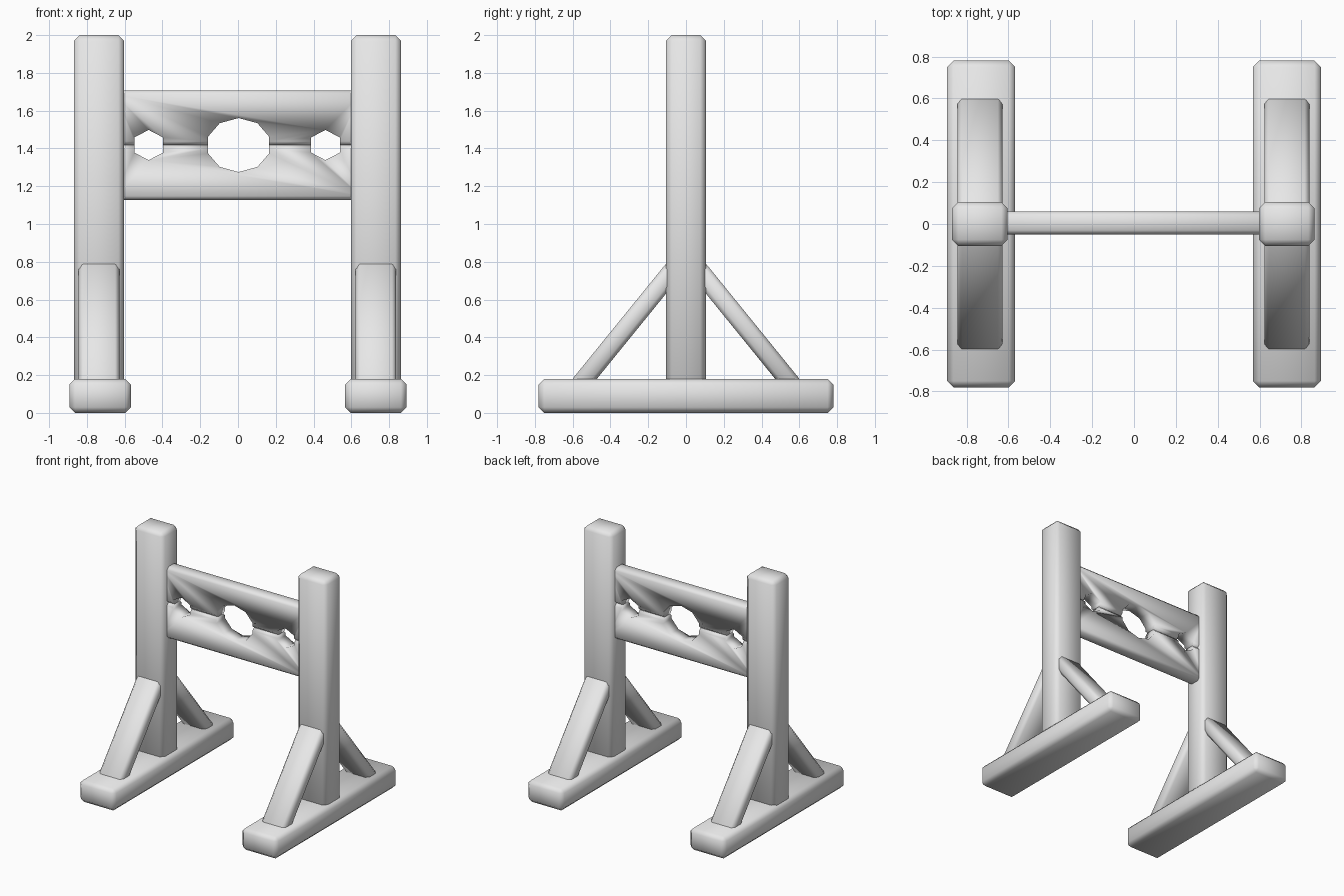
import bpy, bmesh
from mathutils import Matrix, Vector

cube = bpy.data.objects.get("Cube")
if cube:
    bpy.data.objects.remove(cube)

grey = bpy.data.materials.new("light_grey")
grey.use_nodes = True
colour = (0.8, 0.8, 0.8, 1)
grey.diffuse_color = colour
grey.node_tree.nodes["Principled BSDF"].inputs["Base Color"].default_value = colour


def add_object(name, bm):
    mesh = bpy.data.meshes.new(name)
    bm.to_mesh(mesh)
    bm.free()
    mesh.materials.append(grey)
    obj = bpy.data.objects.new(name, mesh)
    bpy.context.collection.objects.link(obj)
    return obj


def smooth(obj):
    for face in obj.data.polygons:
        face.use_smooth = True


def beam(name, centre, size, bevel, tilt=0):
    """Chamfered, softly shaded timber."""
    bm = bmesh.new()
    bmesh.ops.create_cube(bm, size=1)
    bmesh.ops.scale(bm, vec=size, verts=bm.verts)
    bmesh.ops.bevel(bm, geom=bm.edges[:], offset=bevel, segments=1, affect='EDGES')
    bmesh.ops.transform(bm, matrix=Matrix.Translation(centre) @ Matrix.Rotation(tilt, 4, 'X'),
                        verts=bm.verts)
    obj = add_object(name, bm)
    smooth(obj)
    return obj


def hole_cutter(name, x, sides, width, height):
    """Polygonal prism along y with a corner pointing up."""
    bm = bmesh.new()
    bmesh.ops.create_cone(bm, cap_ends=True, segments=sides, radius1=1, radius2=1, depth=1)
    bmesh.ops.scale(bm, vec=(width, height, 1), verts=bm.verts)
    bmesh.ops.transform(bm, matrix=Matrix.Translation((x, 0, 1.418)) @ Matrix.Rotation(1.5708, 4, 'X'),
                        verts=bm.verts)
    obj = add_object(name, bm)
    obj.hide_render = True
    return obj


# Feet, posts and diagonal braces on both sides
for side, sign in (("right", -1), ("left", 1)):
    post_x = 0.733 * sign - 0.003
    beam(f"{side}_foot", (0.73 * sign, 0, 0.09), (0.325, 1.56, 0.18), 0.03)
    beam(f"{side}_post", (post_x, 0, 1.05), (0.265, 0.21, 1.9), 0.03)
    for end, d in (("front", -1), ("back", 1)):
        beam(f"{side}_{end}_brace", (post_x, 0.314 * d, 0.454), (0.215, 0.1, 0.82), 0.022, 0.682 * d)

# Neck and wrist holes
cutters = [hole_cutter("neck_hole_cutter", 0.003, 10, 0.17, 0.143),
           hole_cutter("right_wrist_hole_cutter", -0.473, 6, 0.088, 0.08),
           hole_cutter("left_wrist_hole_cutter", 0.463, 6, 0.088, 0.08)]

# Two boards meeting at the middle of the holes
for name, z in (("lower_board", 1.273), ("upper_board", 1.563)):
    board = beam(name, (0, 0.005, z), (1.34, 0.11, 0.29), 0.02)
    for cutter in cutters:
        mod = board.modifiers.new("hole", 'BOOLEAN')
        mod.operation = 'DIFFERENCE'
        mod.solver = 'EXACT'
        mod.object = cutter
    bpy.context.view_layer.objects.active = board
    for mod in board.modifiers[:]:
        bpy.ops.object.modifier_apply(modifier=mod.name)
    smooth(board)

for cutter in cutters:
    bpy.data.objects.remove(cutter)
